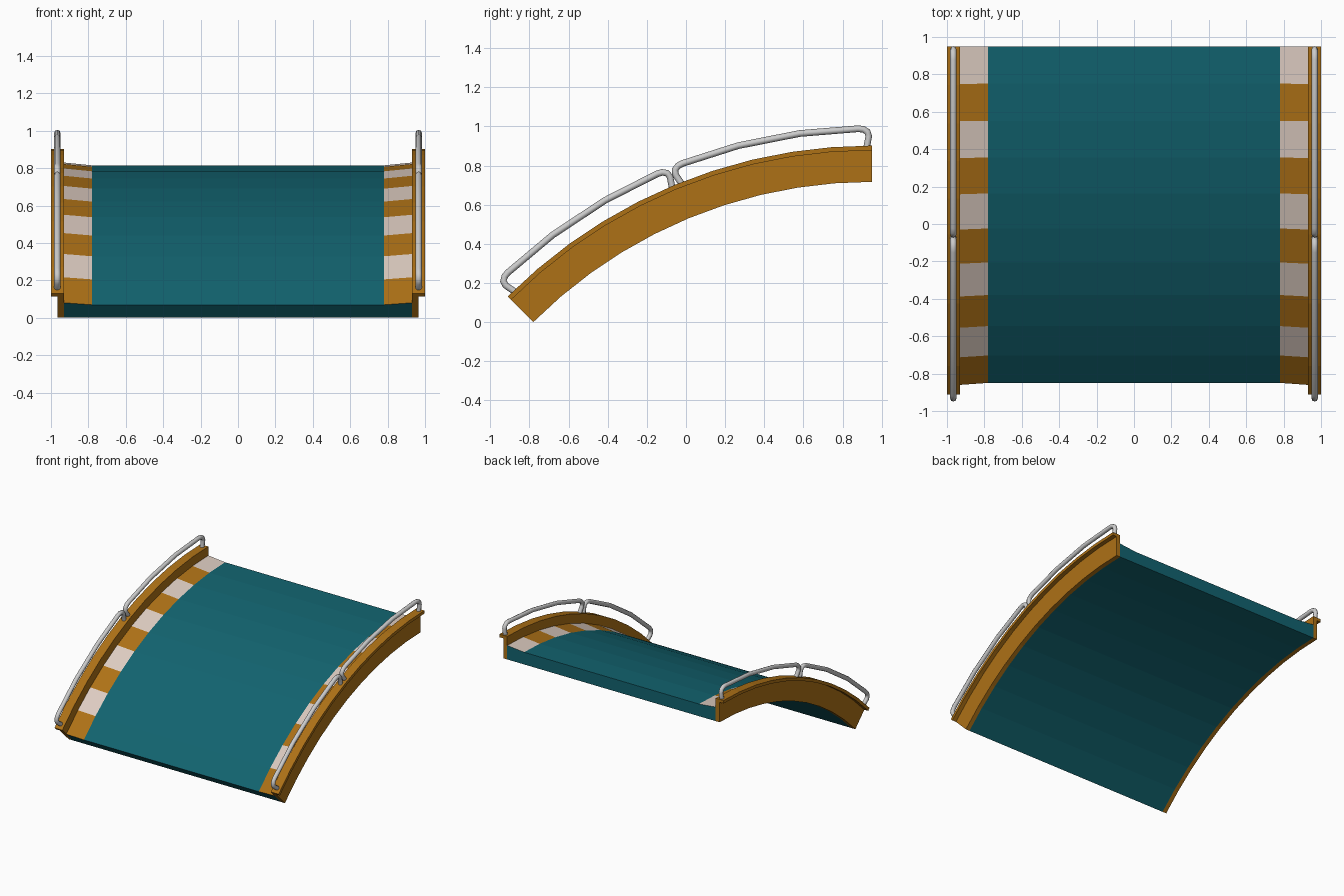
import bpy, bmesh
from math import sin, cos, radians

if "Cube" in bpy.data.objects:
    bpy.data.objects.remove(bpy.data.objects["Cube"])

Y0, Z0 = 0.95, -1.73              # centre of the arc
R_IN, R_DECK, R_OUT = 2.447, 2.545, 2.632
SEGS, SWEEP = 10, 45


def material(name, rgb):
    m = bpy.data.materials.new(name)
    m.diffuse_color = (*rgb, 1)
    m.use_nodes = True
    m.node_tree.nodes["Principled BSDF"].inputs["Base Color"].default_value = m.diffuse_color
    return m


TEAL = material("teal", (0.006, 0.125, 0.16))
OCHRE = material("ochre", (0.42, 0.165, 0.008))
PALE = material("pale", (0.72, 0.6, 0.53))


def arc_point(x, r, deg):
    a = radians(deg)
    return (x, Y0 - r * sin(a), Z0 + r * cos(a))


def sweep(name, section, mats, pick=lambda seg, edge: 0):
    """Sweep a closed (x, radius) section along the arc."""
    bm = bmesh.new()
    rings = [[bm.verts.new(arc_point(x, r, SWEEP * i / SEGS)) for x, r in section]
             for i in range(SEGS + 1)]
    n = len(section)
    for i in range(SEGS):
        for j in range(n):
            k = (j + 1) % n
            f = bm.faces.new((rings[i][j], rings[i][k], rings[i + 1][k], rings[i + 1][j]))
            f.material_index = pick(i, j)
    bm.faces.new(rings[0])
    bm.faces.new(rings[-1])
    bmesh.ops.recalc_face_normals(bm, faces=bm.faces[:])
    me = bpy.data.meshes.new(name)
    bm.to_mesh(me)
    bm.free()
    for m in mats:
        me.materials.append(m)
    ob = bpy.data.objects.new(name, me)
    bpy.context.collection.objects.link(ob)
    return ob


# Curved deck with alternating striped kerbs along both edges
sweep("deck",
      [(-0.93, R_IN), (0.93, R_IN), (0.93, R_DECK + 0.015),
       (0.78, R_DECK), (-0.78, R_DECK), (-0.93, R_DECK + 0.015)],
      [TEAL, OCHRE, PALE],
      lambda seg, edge: (2 - seg % 2) if edge in (2, 4) else 0)


# Handrail: two bent tubes per side, each following half of the arc
def handrail(name, x, start):
    path = [(0.6, R_OUT - 0.01), (0.35, 2.68), (0.5, 2.703), (0.95, 2.716),
            (1.5, 2.719), (7.8, 2.719)]
    path += [(22.35 - a, r) for a, r in reversed(path)]
    cu = bpy.data.curves.new(name, 'CURVE')
    cu.dimensions = '3D'
    cu.bevel_depth = 0.017
    cu.bevel_resolution = 2
    cu.use_fill_caps = True
    sp = cu.splines.new('POLY')
    sp.points.add(len(path) - 1)
    for p, (a, r) in zip(sp.points, path):
        p.co = (*arc_point(x, r, start + a), 1)
    ob = bpy.data.objects.new(name, cu)
    bpy.context.collection.objects.link(ob)
    bpy.ops.object.select_all(action='DESELECT')
    ob.select_set(True)
    bpy.context.view_layer.objects.active = ob
    bpy.ops.object.convert(target='MESH')
    bpy.ops.object.shade_smooth_by_angle(angle=radians(50))


for side, s in (("left", -1), ("right", 1)):
    # Side girder: web with an outward top flange
    sweep(side + "_girder",
          [(s * 0.93, R_IN), (s * 0.965, R_IN), (s * 0.965, R_OUT - 0.024),
           (s * 1.0, R_OUT - 0.024), (s * 1.0, R_OUT), (s * 0.93, R_OUT)], [OCHRE])
    handrail(side + "_upper_handrail", s * 0.966, 0)
    handrail(side + "_lower_handrail", s * 0.966, 22.3)
